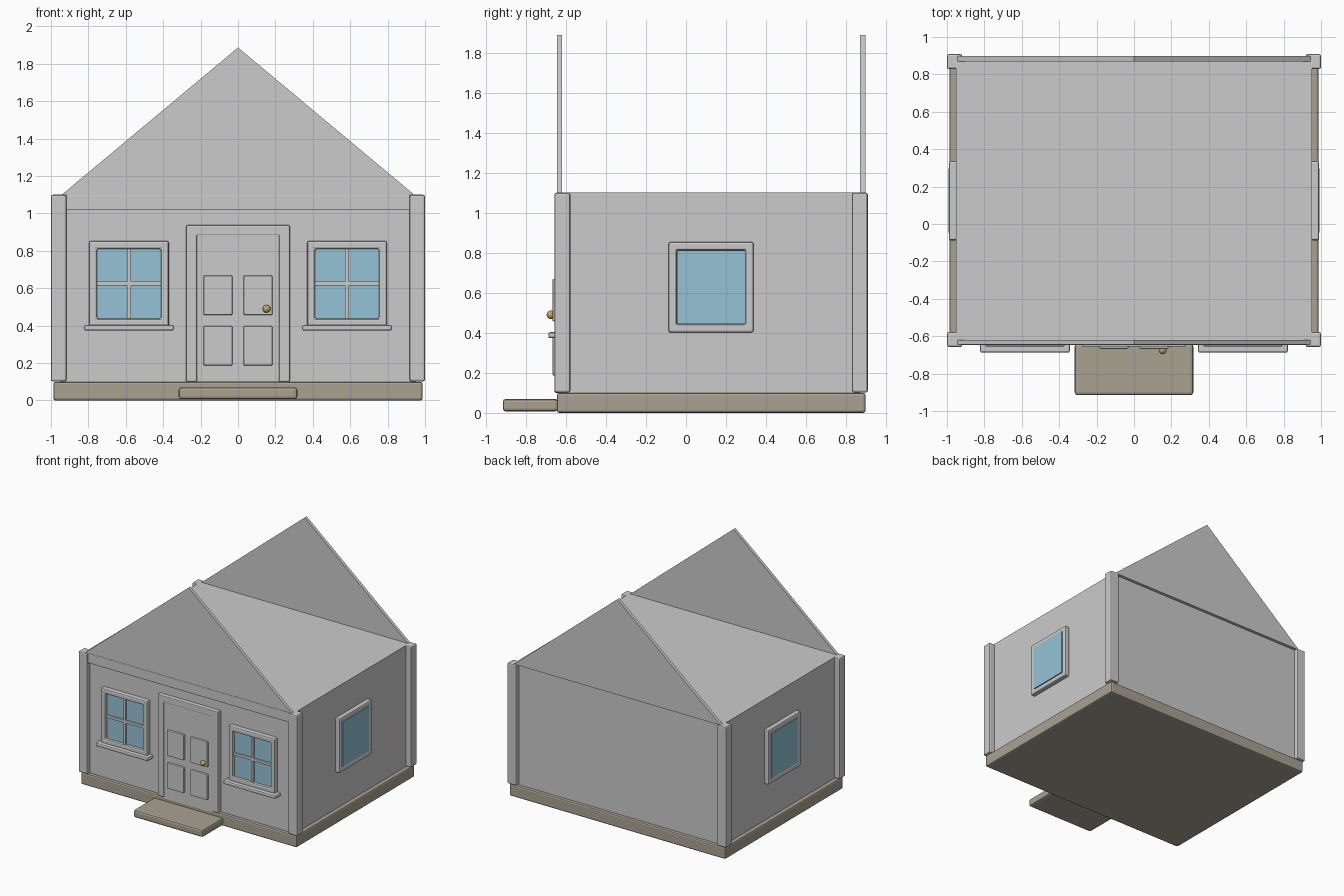
import bpy, bmesh
from mathutils import Vector

if "Cube" in bpy.data.objects:
    bpy.data.objects.remove(bpy.data.objects["Cube"])


def material(name, rgb):
    m = bpy.data.materials.new(name)
    m.diffuse_color = (*rgb, 1)
    m.use_nodes = True
    m.node_tree.nodes["Principled BSDF"].inputs["Base Color"].default_value = m.diffuse_color
    return m


STONE = material("stone", (0.40, 0.36, 0.29))
GLASS = material("glass", (0.30, 0.55, 0.68))
BRASS = material("brass", (0.55, 0.38, 0.10))


def finish(name, bm, mat=None, bevel=0.0, segments=2):
    bmesh.ops.recalc_face_normals(bm, faces=bm.faces)
    mesh = bpy.data.meshes.new(name)
    bm.to_mesh(mesh)
    bm.free()
    ob = bpy.data.objects.new(name, mesh)
    bpy.context.collection.objects.link(ob)
    if mat:
        mesh.materials.append(mat)
    if bevel:
        mod = ob.modifiers.new("bevel", 'BEVEL')
        mod.width, mod.segments, mod.limit_method = bevel, segments, 'ANGLE'
    return ob


def box(name, x, y, z, mat=None, bevel=0.0):
    """Box given by its (min, max) range on each axis."""
    bm = bmesh.new()
    bmesh.ops.create_cube(bm, size=1)
    for v in bm.verts:
        v.co = Vector([a + (c + 0.5) * (b - a) for c, (a, b) in zip(v.co, (x, y, z))])
    return finish(name, bm, mat, bevel)


def prism(name, points, y, bevel=0.0):
    """Outline in xz, extruded from y[0] to y[1]."""
    bm = bmesh.new()
    face = bm.faces.new([bm.verts.new((px, y[0], pz)) for px, pz in points])
    ext = bmesh.ops.extrude_face_region(bm, geom=[face])["geom"]
    for v in ext:
        if isinstance(v, bmesh.types.BMVert):
            v.co.y = y[1]
    return finish(name, bm, None, bevel)


def frame(name, u, z, width, depth, place, bevel=0.01):
    """Rectangular ring; place(u, depth, z) maps it onto a wall."""
    bm = bmesh.new()
    loops = []
    for inset, d in ((0, depth[0]), (0, depth[1]), (width, depth[1]), (width, depth[0])):
        a, b, c, e = u[0] + inset, u[1] - inset, z[0] + inset, z[1] - inset
        loops.append([bm.verts.new(place(p, d, q)) for p, q in ((a, c), (b, c), (b, e), (a, e))])
    for i in range(4):
        l0, l1 = loops[i], loops[(i + 1) % 4]
        for j in range(4):
            k = (j + 1) % 4
            bm.faces.new((l0[j], l0[k], l1[k], l1[j]))
    return finish(name, bm, None, bevel)


# Base, step and walls
box("foundation", (-0.987, 0.987), (-0.645, 0.897), (0, 0.1), STONE, 0.012)
box("front_step", (-0.317, 0.317), (-0.915, -0.64), (0.007, 0.07), STONE, 0.015)
box("walls", (-0.953, 0.953), (-0.62, 0.872), (0.1, 1.1))

# Corner posts
for sx, side in ((-1, "left"), (1, "right")):
    for y, end in (((-0.657, -0.578), "front"), ((0.829, 0.908), "back")):
        box(f"corner_post_{end}_{side}", sorted((sx * 0.918, sx)), y, (0.102, 1.1), None, 0.01)

# Gables and the board under the front one
for y, end in (((-0.645, -0.62), "front"), ((0.87, 0.897), "back")):
    prism(f"gable_{end}", [(-0.945, 1.098), (0.945, 1.098), (0, 1.887)], y)
box("front_frieze", (-0.918, 0.918), (-0.648, -0.615), (1.02, 1.1), None, 0.004)

# Side windows
for sx, side in ((-1, "left"), (1, "right")):
    frame(f"side_window_frame_{side}", (-0.087, 0.337), (0.402, 0.853), 0.041,
          (0.945, 0.99), lambda u, d, z: (sx * d, u, z))
    box(f"side_window_glass_{side}", sorted((sx * 0.945, sx * 0.993)),
        (-0.046, 0.296), (0.443, 0.812), GLASS)

# Front windows with glazing bars and sill
for sx, side in ((-1, "left"), (1, "right")):
    c = sx * 0.583
    frame(f"front_window_frame_{side}", (c - 0.213, c + 0.213), (0.395, 0.852), 0.042,
          (-0.61, -0.656), lambda u, d, z: (u, d, z))
    box(f"front_window_glass_{side}", (c - 0.172, c + 0.172), (-0.636, -0.61), (0.437, 0.811), GLASS)
    box(f"front_window_upright_{side}", (c - 0.011, c + 0.011), (-0.65, -0.63), (0.437, 0.811), None, 0.003)
    box(f"front_window_crossbar_{side}", (c - 0.172, c + 0.172), (-0.65, -0.63), (0.614, 0.636), None, 0.003)
    box(f"front_window_sill_{side}", (c - 0.24, c + 0.24), (-0.688, -0.61), (0.373, 0.403), None, 0.01)

# Door, its surround and raised panels
prism("door_surround", [(-0.277, 0.1), (-0.277, 0.937), (0.277, 0.937), (0.277, 0.1),
                        (0.22, 0.1), (0.22, 0.884), (-0.22, 0.884), (-0.22, 0.1)],
      (-0.656, -0.61), 0.006)
box("door", (-0.22, 0.22), (-0.65, -0.61), (0.1, 0.884))
for sx, side in ((-1, "left"), (1, "right")):
    for z, row in (((0.187, 0.398), "lower"), ((0.457, 0.668), "upper")):
        box(f"door_panel_{row}_{side}", sorted((sx * 0.03, sx * 0.184)), (-0.667, -0.645), z, None, 0.006)

# Door knob
bm = bmesh.new()
bmesh.ops.create_uvsphere(bm, u_segments=20, v_segments=12, radius=0.021)
bmesh.ops.translate(bm, verts=bm.verts, vec=(0.153, -0.675, 0.49))
for f in bm.faces:
    f.smooth = True
finish("door_knob", bm, BRASS)
